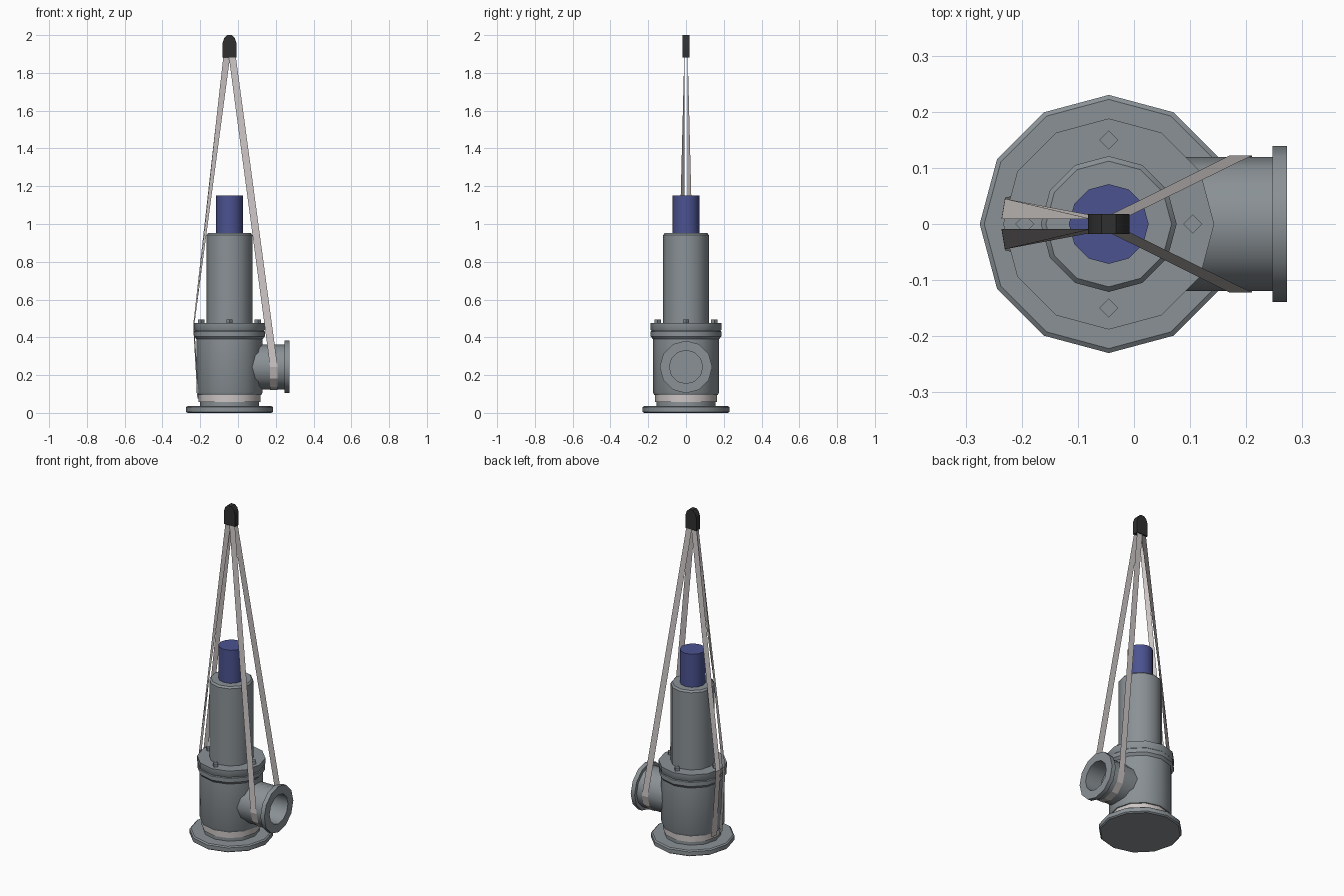
import bpy, bmesh, math
from mathutils import Vector, Matrix

if "Cube" in bpy.data.objects:
    bpy.data.objects.remove(bpy.data.objects["Cube"])

CX = -0.045      # main axis of the valve
PIPE_Z = 0.243   # axis height of the side outlet


def material(name, rgb):
    m = bpy.data.materials.new(name)
    m.diffuse_color = (*rgb, 1)
    m.use_nodes = True
    m.node_tree.nodes["Principled BSDF"].inputs["Base Color"].default_value = m.diffuse_color
    return m


grey = material("grey_metal", (0.255, 0.285, 0.305))
blue = material("blue_cap", (0.07, 0.085, 0.28))
webbing = material("pale_webbing", (0.60, 0.56, 0.55))
black = material("black_rubber", (0.03, 0.03, 0.03))


def finish(name, bm, mat, matrix=None, smooth=True, solid=True):
    if solid:
        bmesh.ops.recalc_face_normals(bm, faces=bm.faces)
    if matrix:
        bm.transform(matrix)
    me = bpy.data.meshes.new(name)
    bm.to_mesh(me)
    bm.free()
    me.materials.append(mat)
    ob = bpy.data.objects.new(name, me)
    bpy.context.collection.objects.link(ob)
    if smooth:
        bpy.ops.object.select_all(action='DESELECT')
        bpy.context.view_layer.objects.active = ob
        ob.select_set(True)
        bpy.ops.object.shade_smooth_by_angle(angle=math.radians(35))
    return ob


def lathe(name, profile, mat, matrix, sides=12, caps=True):
    """Turn (radius, height) pairs around z."""
    bm = bmesh.new()
    rings = [[bm.verts.new((r * math.cos(2 * math.pi * i / sides),
                            r * math.sin(2 * math.pi * i / sides), z))
              for i in range(sides)] for r, z in profile]
    for a, b in zip(rings, rings[1:]):
        for i in range(sides):
            j = (i + 1) % sides
            bm.faces.new((a[i], a[j], b[j], b[i]))
    if caps:
        bm.faces.new(rings[0][::-1])
        bm.faces.new(rings[-1])
    return finish(name, bm, mat, matrix, solid=caps)


def ribbon(name, stations):
    """Flat strap through (centre, half width vector) stations."""
    bm = bmesh.new()
    pairs = [(bm.verts.new(Vector(c) - Vector(w)), bm.verts.new(Vector(c) + Vector(w)))
             for c, w in stations]
    for (a, b), (c, d) in zip(pairs, pairs[1:]):
        bm.faces.new((a, b, d, c))
    return finish(name, bm, webbing, smooth=False, solid=False)


upright = Matrix.Translation((CX, 0, 0))

# Base flange and body
lathe("base_flange", [(0.222, 0), (0.23, 0.006), (0.23, 0.03), (0.222, 0.036)], grey, upright)
lathe("valve_body", [(0.156, 0.03), (0.156, 0.092), (0.168, 0.095), (0.175, 0.11),
                     (0.175, 0.39), (0.187, 0.405), (0.187, 0.43), (0.18, 0.437)],
      grey, upright)
lathe("bonnet_flange", [(0.18, 0.43), (0.188, 0.442), (0.188, 0.475)], grey, upright)

# Four flange bolts
for i in range(4):
    a = i * math.pi / 2
    lathe(f"flange_bolt_{i + 1}", [(0.017, 0.47), (0.017, 0.494)], grey,
          Matrix.Translation((CX + 0.15 * math.cos(a), 0.15 * math.sin(a), 0)), sides=4)

# Spring housing and blue cap
lathe("spring_housing", [(0.121, 0.47), (0.121, 0.942), (0.112, 0.952)], grey, upright)
lathe("adjuster_cap", [(0.071, 0.945), (0.071, 1.152)], blue, upright)

# Side outlet with hollow flange, turned so its axis runs along x
sideways = Matrix.Translation((0, 0, PIPE_Z)) @ Matrix.Rotation(math.pi / 2, 4, 'Y')
lathe("outlet_pipe", [(0.119, 0.03), (0.119, 0.247), (0.139, 0.247), (0.139, 0.273),
                      (0.088, 0.273), (0.088, 0.165)], grey, sideways)

# Strap ring around the neck
lathe("neck_strap", [(0.163, 0.058), (0.163, 0.094)], webbing, upright, caps=False)

# Lifting straps: twisted pair on the left, one loop under the outlet
for side, label in ((-1, "front"), (1, "back")):
    ribbon(f"left_strap_{label}", [
        ((-0.058, 0.009 * side, 1.9), (0.018, 0, 0)),
        ((-0.233, 0.027 * side, 0.475), (0.003, 0.018 * side, 0)),
        ((-0.233, 0.029 * side, 0.44), (0.003, 0.018 * side, 0)),
        ((-0.211, 0.033 * side, 0.075), (0.004, 0.019 * side, 0))])

w = (0.0185, 0, 0)
loop = [((-0.032, 0.012, 1.9), w)]
for i in range(7):
    a = math.pi * i / 6
    loop.append(((0.19, 0.122 * math.cos(a), PIPE_Z - 0.122 * math.sin(a)), (0.02, 0, 0)))
loop.append(((-0.032, -0.012, 1.9), w))
ribbon("outlet_strap_loop", loop)

# Black sleeve gathering the straps at the top
bm = bmesh.new()
outline = [(-0.037, 1.882), (0.037, 1.882), (0.037, 1.958), (0.028, 1.985), (0.013, 2.0),
           (-0.013, 2.0), (-0.028, 1.985), (-0.037, 1.958)]
face = bm.faces.new([bm.verts.new((x, -0.018, z)) for x, z in outline])
new = bmesh.ops.extrude_face_region(bm, geom=[face])["geom"]
bmesh.ops.translate(bm, vec=(0, 0.036, 0),
                    verts=[v for v in new if isinstance(v, bmesh.types.BMVert)])
finish("top_sleeve", bm, black, upright)
